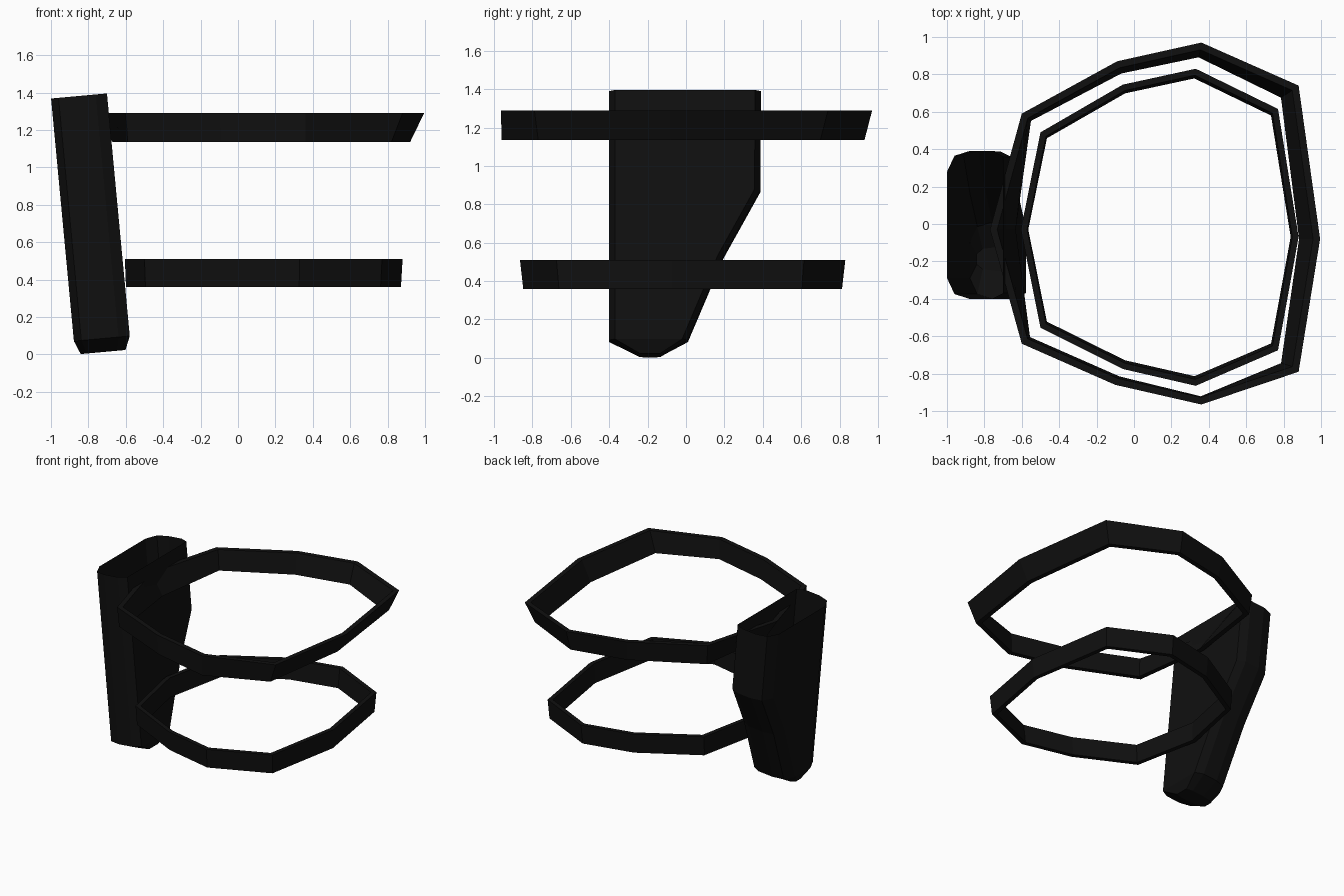
import bpy, math
from mathutils import Vector

if "Cube" in bpy.data.objects:
    bpy.data.objects.remove(bpy.data.objects["Cube"])

black = bpy.data.materials.new("near_black")
black.diffuse_color = (0.005, 0.005, 0.005, 1)
black.use_nodes = True
black.node_tree.nodes["Principled BSDF"].inputs["Base Color"].default_value = black.diffuse_color


def make(name, verts, faces):
    mesh = bpy.data.meshes.new(name)
    mesh.from_pydata([tuple(v) for v in verts], [], faces)
    mesh.materials.append(black)
    mesh.update()
    obj = bpy.data.objects.new(name, mesh)
    bpy.context.collection.objects.link(obj)
    return obj


def inset(loop, d):
    """Mitred inward offset of a counter-clockwise loop."""
    out = []
    n = len(loop)
    for i in range(n):
        p = Vector(loop[i])
        a = (p - Vector(loop[i - 1])).normalized()
        b = (Vector(loop[(i + 1) % n]) - p).normalized()
        na, nb = Vector((-a.y, a.x)), Vector((-b.y, b.x))
        m = (na + nb).normalized()
        out.append(p + m * d / m.dot(na))
    return out


def strap(name, top, bottom, z_top, z_bottom, thick):
    n = len(top)
    loops = [(bottom, z_bottom), (top, z_top),
             (inset(top, thick), z_top), (inset(bottom, thick), z_bottom)]
    verts = [(p[0], p[1], z) for loop, z in loops for p in loop]
    faces = []
    for k in range(4):
        for i in range(n):
            j, m = (i + 1) % n, (k + 1) % 4
            faces.append((k * n + i, k * n + j, m * n + j, m * n + i))
    return make(name, verts, faces)


# Upper leg strap, flaring outward towards its top edge
strap("upper_strap",
      [(.995, -.08), (.88, .74), (.36, .97), (-.09, .87), (-.6, .59),
       (-.77, -.03), (-.6, -.64), (-.1, -.86), (.36, -.965), (.88, -.79)],
      [(.92, -.08), (.82, .70), (.35, .93), (-.08, .84), (-.585, .575),
       (-.67, -.03), (-.59, -.63), (-.09, -.85), (.36, -.96), (.82, -.77)],
      1.29, 1.135, .037)

# Lower leg strap, slightly smaller
low = [(.88, -.07), (.77, .615), (.33, .83), (-.06, .745), (-.5, .49),
       (-.605, -.03), (-.5, -.555), (-.06, -.775), (.33, -.865), (.77, -.675)]
strap("lower_strap", low,
      [(x * .99, (y + .02) * .98 - .02) for x, y in low], .51, .36, .033)

# Holster: open-topped tapering shell, leaning outward
half = [(-.15, .11), (-.11, .025), (-.03, 0), (.09, 0), (.15, .03)]
# level: centre height, back limit, front limit, thickness factor
levels = [(.013, -.125, -.25, .8), (.085, .01, -.4, 1), (.52, .195, -.4, 1),
          (.865, .387, -.4, 1), (1.382, .39, -.4, 1)]
tilt = math.radians(5.2)
verts, faces = [], []
for z, y1, y0, f in levels:
    cx = -.85 + (1.382 - z) * .094
    k = min(1, (y1 - y0) / .4)
    section = [(u * f, y0 + v * k) for u, v in half]
    section += [(u * f, y1 - v * k) for u, v in reversed(half)]
    verts += [(cx + u * math.cos(tilt), y, z + u * math.sin(tilt))
              for u, y in section]
n = 2 * len(half)
for k in range(len(levels) - 1):
    for i in range(n):
        j = (i + 1) % n
        faces.append((k * n + i, k * n + j, (k + 1) * n + j, (k + 1) * n + i))
faces.append(tuple(reversed(range(n))))
make("holster", verts, faces)
